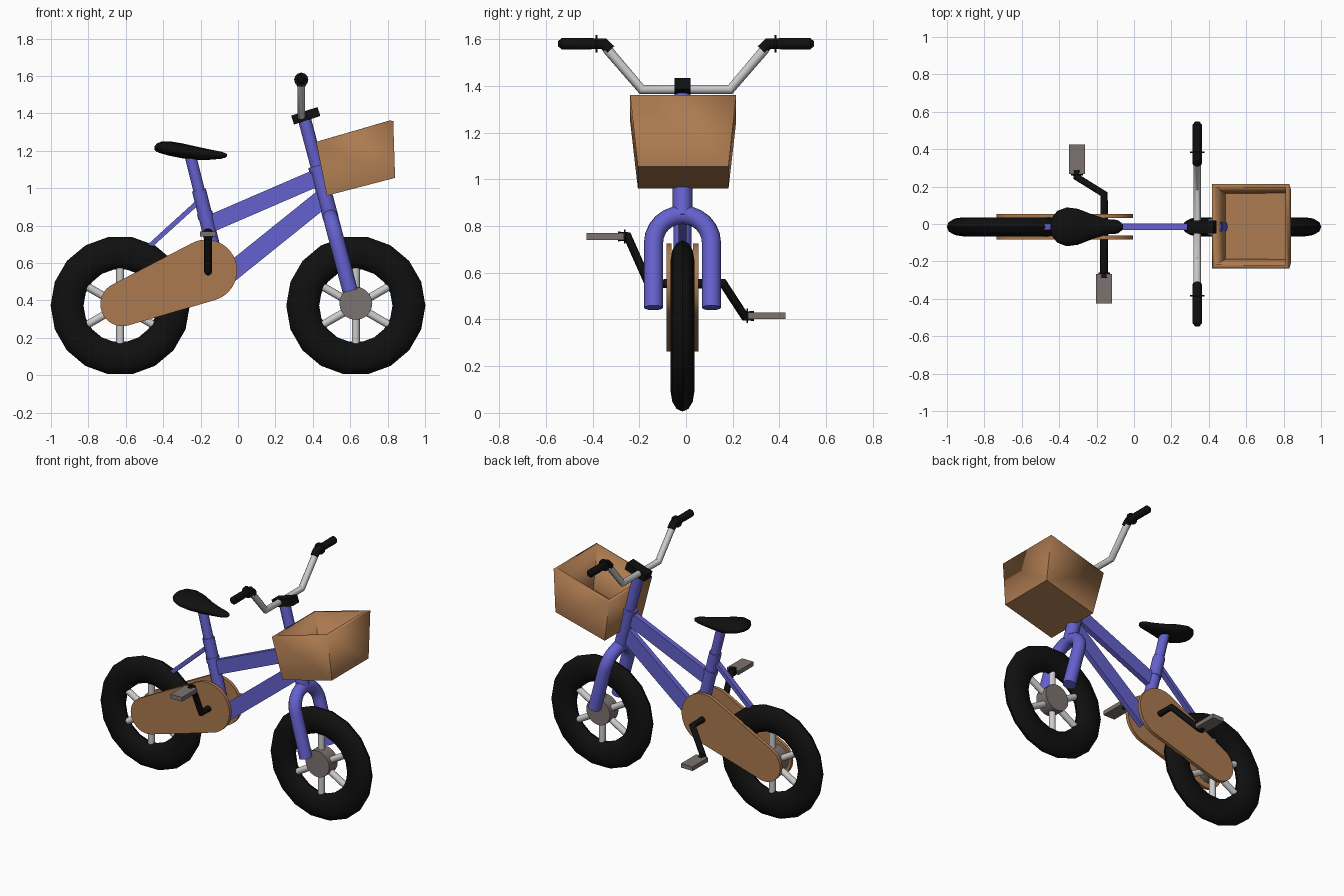
import bpy, bmesh
from math import pi, sin, cos, atan2, radians, acos
from mathutils import Vector, Matrix

if "Cube" in bpy.data.objects:
    bpy.data.objects.remove(bpy.data.objects["Cube"])

CY = -0.015  # centre plane of the bike


def material(name, rgb):
    m = bpy.data.materials.new(name)
    m.diffuse_color = (*rgb, 1)
    m.use_nodes = True
    m.node_tree.nodes["Principled BSDF"].inputs["Base Color"].default_value = m.diffuse_color
    return m


BLUE = material("blue", (0.13, 0.12, 0.62))
BROWN = material("brown", (0.41, 0.195, 0.08))
BLACK = material("black", (0.005, 0.005, 0.005))
WARM = material("warm_grey", (0.2, 0.17, 0.16))
GREY = None


def finish(name, bm, mat, angle=40):
    bmesh.ops.recalc_face_normals(bm, faces=bm.faces)
    me = bpy.data.meshes.new(name)
    bm.to_mesh(me)
    bm.free()
    return link(name, me, mat, angle)


def link(name, me, mat, angle=40):
    me.materials.clear()
    if mat:
        me.materials.append(mat)
    me.shade_smooth()
    me.set_sharp_from_angle(angle=radians(angle))
    ob = bpy.data.objects.new(name, me)
    bpy.context.collection.objects.link(ob)
    return ob


def tube(name, pts, r, mat):
    """Round 12-sided tube along a path of points."""
    cu = bpy.data.curves.new(name, 'CURVE')
    cu.dimensions = '3D'
    cu.bevel_depth = r
    cu.bevel_resolution = 4
    cu.use_fill_caps = True
    sp = cu.splines.new('POLY')
    sp.points.add(len(pts) - 1)
    for p, co in zip(sp.points, pts):
        p.co = (*co, 1)
    tmp = bpy.data.objects.new(name + "_path", cu)
    bpy.context.collection.objects.link(tmp)
    me = bpy.data.meshes.new_from_object(tmp.evaluated_get(bpy.context.evaluated_depsgraph_get()))
    bpy.data.objects.remove(tmp)
    return link(name, me, mat)


def box(name, centre, size, mat, pitch=0):
    """Box tilted in the side plane by pitch."""
    bm = bmesh.new()
    m = Matrix.Translation(centre) @ Matrix.Rotation(-pitch, 4, 'Y') @ Matrix.Diagonal((*size, 1))
    bmesh.ops.create_cube(bm, size=1, matrix=m)
    return finish(name, bm, mat)


def beam(name, a, b, width, height, mat):
    """Flat bar between two (x, z) points."""
    d = Vector(b) - Vector(a)
    return box(name, ((a[0] + b[0]) / 2, CY, (a[1] + b[1]) / 2), (d.length, width, height), mat, atan2(d.y, d.x))


def loft(name, rings, mat, closed=False, angle=40):
    bm = bmesh.new()
    rs = [[bm.verts.new(p) for p in ring] for ring in rings]
    n = len(rs[0])
    for a, b in zip(rs, rs[1:] + (rs[:1] if closed else [])):
        for j in range(n):
            bm.faces.new((a[j], a[(j + 1) % n], b[(j + 1) % n], b[j]))
    if not closed:
        bm.faces.new(rs[0])
        bm.faces.new(rs[-1])
    return finish(name, bm, mat, angle)


# Wheels: low-poly tyre, hub and six spokes
for label, wx in (("rear", -0.63), ("front", 0.63)):
    wz, N, M = 0.372, 18, 12
    rings = []
    for i in range(N):
        a = 2 * pi * (i + 0.5) / N + pi / 2
        rings.append([(wx + cos(a) * (0.284 + 0.088 * cos(t)), CY + 0.051 * sin(t),
                       wz + sin(a) * (0.284 + 0.088 * cos(t))) for t in (2 * pi * k / M for k in range(M))])
    loft(label + "_tyre", rings, BLACK, closed=True)
    hub = [[(wx + 0.088 * cos(2 * pi * k / 20), CY + y, wz + 0.012 + 0.088 * sin(2 * pi * k / 20))
            for k in range(20)] for y in (-0.045, 0.045)]
    loft(label + "_hub", hub, WARM)
    for k in range(6):
        a = pi / 2 + k * pi / 3
        tube(f"{label}_spoke_{k + 1}", [(wx + r * cos(a), CY, wz + r * sin(a)) for r in (0.06, 0.22)], 0.021, GREY)

# Chain guards on both sides: hull of two circles
fx, fz, fr, rx, rz, rr = -0.17, 0.56, 0.165, -0.618, 0.38, 0.118
base = atan2(fz - rz, fx - rx)
h = acos((fr - rr) / Vector((fx - rx, fz - rz)).length)
half = pi - h
h = pi - h
outline = [(fx + fr * cos(base - h + 2 * h * k / 24), fz + fr * sin(base - h + 2 * h * k / 24)) for k in range(25)]
g = pi - h
outline += [(rx + rr * cos(base + pi - g + 2 * g * k / 16), rz + rr * sin(base + pi - g + 2 * g * k / 16))
            for k in range(17)]
for label, s in (("near", -1), ("far", 1)):
    loft(label + "_chain_guard", [[(x, CY + s * y, z) for x, z in outline] for y in (0.046, 0.069)], BROWN, angle=30)


# Steering axis
def axis(z):
    return Vector((0.60 - 0.266 * (z - 0.45), CY, z))


tube("head_tube", [axis(0.84), axis(1.10)], 0.042, BLUE)
tube("head_collar", [axis(1.09), axis(1.12)], 0.048, BLUE)
tube("steering_stem", [axis(1.10), axis(1.38)], 0.035, BLUE)

# Fork: two legs joined by an arch
up = (axis(1) - axis(0)).normalized()
ac, R = axis(0.728), 0.124
fork = [axis(0.45) + Vector((0, -R, 0))]
fork += [ac + Vector((0, -R * cos(pi * k / 12), 0)) + up * R * sin(pi * k / 12) for k in range(13)]
fork += [axis(0.45) + Vector((0, R, 0))]
tube("fork", fork, 0.041, BLUE)

# Frame
beam("top_tube", (-0.17, 0.80), (0.42, 1.055), 0.036, 0.092, BLUE)
beam("down_tube", (-0.10, 0.50), (0.46, 0.95), 0.036, 0.10, BLUE)
beam("seat_stay", (-0.475, 0.688), (-0.22, 0.92), 0.036, 0.026, BLUE)


def seat_axis(z):
    return (-0.15 - 0.25 * (z - 0.755), CY, z)


tube("seat_tube", [seat_axis(0.55), seat_axis(0.99)], 0.038, BLUE)
tube("seat_collar", [seat_axis(0.84), seat_axis(0.87)], 0.042, BLUE)
tube("seat_post", [seat_axis(0.98), seat_axis(1.19)], 0.031, BLUE)

# Saddle: stations of x, half width, bottom z, top z
stations = [(-0.447, 0.025, 1.205, 1.222), (-0.435, 0.055, 1.195, 1.238), (-0.41, 0.085, 1.185, 1.249),
            (-0.36, 0.104, 1.172, 1.250), (-0.30, 0.096, 1.16, 1.240), (-0.22, 0.065, 1.152, 1.222),
            (-0.15, 0.043, 1.152, 1.207), (-0.09, 0.032, 1.157, 1.195), (-0.068, 0.022, 1.163, 1.188),
            (-0.058, 0.008, 1.170, 1.182)]
loft("saddle", [[(x, CY + w * cos(t), (b + tp) / 2 + (tp - b) / 2 * sin(t))
                 for t in (2 * pi * k / 16 for k in range(16))] for x, w, b, tp in stations], BLACK, angle=60)

# Handlebar, grips and clamp
hx = 0.338
bar = [(0.34, 1.56), (0.19, 1.385)]
tube("handlebar", [(hx, -y, z) for y, z in bar] + [(hx, y, z) for y, z in bar[::-1]], 0.021, GREY)
for label, s in (("near", -1), ("far", 1)):
    tube(label + "_grip", [(hx, s * 0.325, 1.552), (hx, s * 0.352, 1.58), (hx, s * 0.532, 1.58)], 0.025, BLACK)
    loft(label + "_grip_end", [[(hx + r * cos(2 * pi * k / 12), s * y, 1.58 + r * sin(2 * pi * k / 12))
                                for k in range(12)] for y, r in ((0.53, 0.025), (0.547, 0.012))], BLACK)
    tube(label + "_grip_flange", [(hx, s * 0.379, 1.58), (hx, s * 0.387, 1.58)], 0.038, BLACK)
box("bar_clamp", (0.362, CY, 1.387), (0.148, 0.07, 0.05), BLACK, radians(18))

# Cranks and pedals
for label, s, px, pz in (("near", -1, -0.16, 0.755), ("far", 1, -0.305, 0.415)):
    tube(label + "_crank", [(-0.16, CY, 0.553), (-0.16, s * 0.16, 0.553), (px, s * 0.25, pz), (px, s * 0.29, pz)],
         0.021, BLACK)
    tube(label + "_pedal_washer", [(px, s * 0.26, pz), (px, s * 0.266, pz)], 0.031, BLACK)
    box(label + "_pedal", (px, s * 0.346, pz), (0.086, 0.16, 0.028), WARM)

# Basket: open tapered box
bm = bmesh.new()
corners = []
for x, z, w in ((0.418, 1.247, 0.227), (0.83, 1.36, 0.227), (0.84, 1.055, 0.194), (0.475, 0.96, 0.194)):
    corners.append([bm.verts.new((x, CY + 0.003 + s * w, z)) for s in (-1, 1)])
for i in range(4):
    a, b = corners[i], corners[(i + 1) % 4]
    bm.faces.new((a[0], a[1], b[1], b[0]))
for s in (0, 1):
    bm.faces.new([c[s] for c in corners])
bmesh.ops.recalc_face_normals(bm, faces=bm.faces)
bm.faces.ensure_lookup_table()
bmesh.ops.delete(bm, geom=[bm.faces[0]], context='FACES_ONLY')
me = bpy.data.meshes.new("basket")
bm.to_mesh(me)
bm.free()
basket = link("basket", me, BROWN, 20)
sol = basket.modifiers.new("walls", 'SOLIDIFY')
sol.thickness = 0.02
sol.offset = -1
sol.use_even_offset = True
